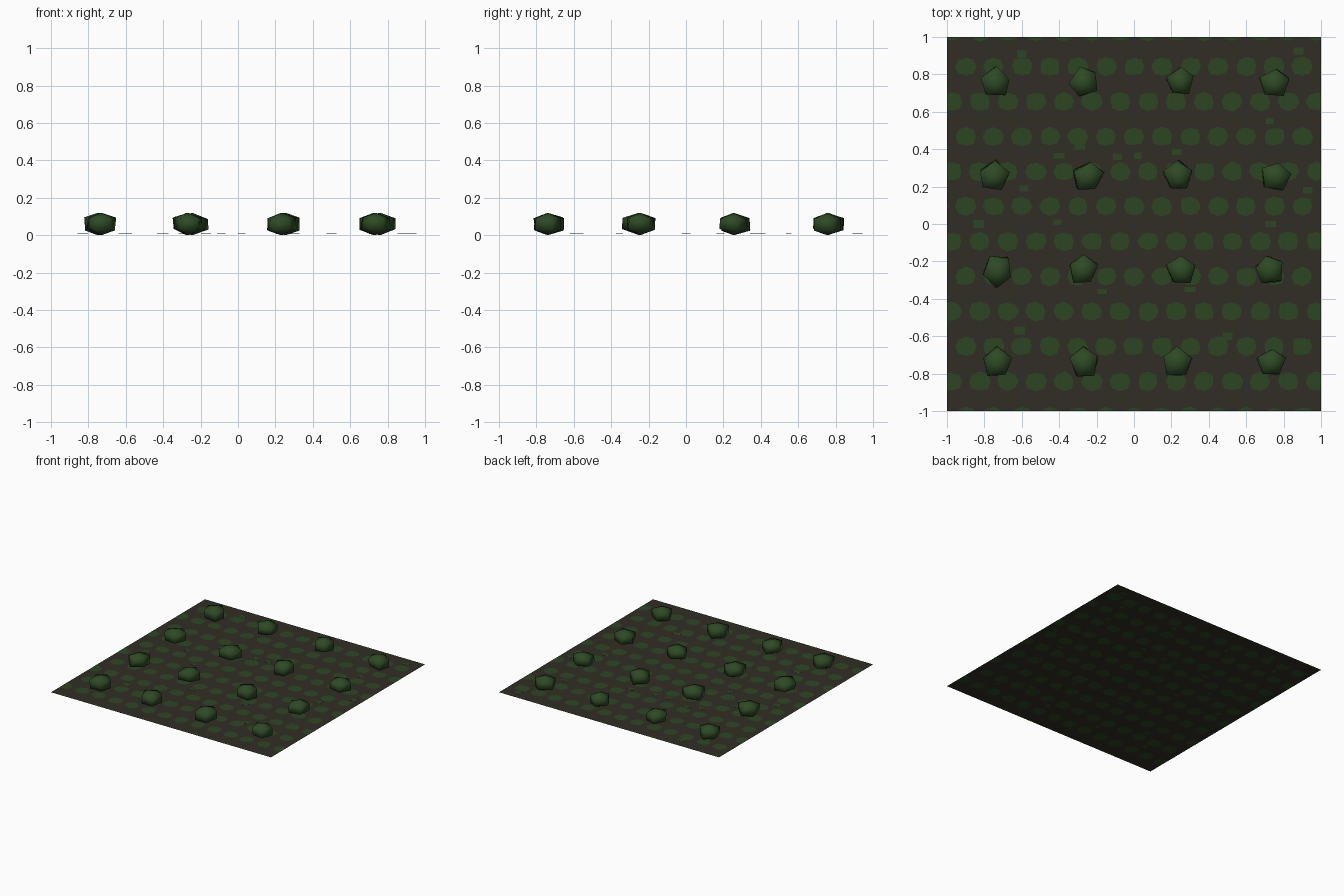
import bpy, bmesh, math, random

if "Cube" in bpy.data.objects:
    bpy.data.objects.remove(bpy.data.objects["Cube"])

random.seed(4)
Z0 = 0.008            # ground height (bush undersides dip just below it)
DX, DY = 0.15, 0.187  # patch spacing


def material(name, rgb):
    m = bpy.data.materials.new(name)
    m.diffuse_color = (*rgb, 1)
    m.use_nodes = True
    m.node_tree.nodes["Principled BSDF"].inputs["Base Color"].default_value = m.diffuse_color
    return m


soil = material("soil_brown", (0.031, 0.027, 0.019))
grass = material("grass_green", (0.025, 0.062, 0.016))
leaf = material("bush_green", (0.027, 0.068, 0.018))


def finish(bm, name, mats):
    me = bpy.data.meshes.new(name)
    bm.to_mesh(me)
    bm.free()
    for m in mats:
        me.materials.append(m)
    ob = bpy.data.objects.new(name, me)
    bpy.context.collection.objects.link(ob)
    return ob


# Ground: staggered cells, each with an octagonal grass patch cut into the soil
bm = bmesh.new()
for j in range(-6, 6):
    y = (j + 0.5) * DY
    stagger = 0 if j % 2 == 0 else DX / 2
    for i in range(-8, 9):
        x = i * DX + stagger
        outer, inner = [], []
        for k in range(8):
            a = k * math.pi / 4
            c, s = round(math.cos(a)), round(math.sin(a))
            outer.append(bm.verts.new((x + c * DX / 2, y + s * DY / 2, Z0)))
            r = random.uniform(0.05, 0.06) if k % 2 == 0 else random.uniform(0.053, 0.063)
            inner.append(bm.verts.new((x + r * math.cos(a), y + 0.9 * r * math.sin(a), Z0)))
        bm.faces.new(inner).material_index = 1
        for k in range(8):
            n = (k + 1) % 8
            bm.faces.new((outer[k], outer[n], inner[n], inner[k]))
bmesh.ops.remove_doubles(bm, verts=bm.verts, dist=1e-5)
# Trim to the 2 x 2 square
for no in ((1, 0, 0), (-1, 0, 0), (0, 1, 0), (0, -1, 0)):
    bmesh.ops.bisect_plane(bm, geom=bm.verts[:] + bm.edges[:] + bm.faces[:],
                           plane_co=no, plane_no=no, clear_outer=True)
finish(bm, "ground", [soil, grass])

# Small stray grass specks between the patches (thin plates)
bm = bmesh.new()
specks = [(-0.4, 0.365), (-0.09, 0.36), (0.02, 0.365), (0.23, 0.385), (0.88, 0.925),
          (-0.6, 0.91), (0.725, 0.55), (-0.41, 0.01), (-0.83, 0.0), (0.73, 0.0),
          (-0.61, -0.57), (0.5, -0.6), (-0.17, -0.36), (-0.59, 0.19), (0.93, 0.18),
          (-0.29, 0.41), (0.3, -0.35)]
for x, y in specks:
    w, h = random.uniform(0.02, 0.03), random.uniform(0.013, 0.022)
    box = bmesh.ops.create_cube(bm, size=2)["verts"]
    for v in box:
        v.co = (x + v.co.x * w, y + v.co.y * h, Z0 + v.co.z * 0.0008)
finish(bm, "grass_specks", [grass])

# Bushes: five-sided squat balls, (x, y, turn in degrees)
bushes = [(-0.74, 0.755, 90), (-0.27, 0.76, 36), (0.25, 0.76, 92), (0.755, 0.755, 88),
          (-0.75, 0.255, 85), (-0.245, 0.255, 85), (0.235, 0.255, 90), (0.76, 0.255, 80),
          (-0.73, -0.25, 50), (-0.275, -0.245, 90), (0.255, -0.25, 90), (0.725, -0.245, 100),
          (-0.73, -0.74, 90), (-0.265, -0.74, 95), (0.23, -0.74, 90), (0.735, -0.74, 90)]
for x, y, turn in bushes:
    bm = bmesh.new()
    top = bm.verts.new((x, y, 0.12))
    low = bm.verts.new((x, y, 0))
    radii = [random.uniform(0.073, 0.09) for _ in range(5)]
    rings = []
    for z in (0.03, 0.091):
        ring = []
        for k in range(5):
            a = math.radians(turn + 72 * k + random.uniform(-6, 6))
            r = radii[k] + random.uniform(-0.005, 0.005)
            ring.append(bm.verts.new((x + r * math.cos(a), y + r * math.sin(a),
                                      z + random.uniform(-0.006, 0.006))))
        rings.append(ring)
    a, b = rings
    for k in range(5):
        n = (k + 1) % 5
        bm.faces.new((low, a[n], a[k]))
        bm.faces.new((a[k], a[n], b[n], b[k]))
        bm.faces.new((b[k], b[n], top))
    for f in bm.faces:
        f.smooth = True
    finish(bm, "bush", [leaf])
